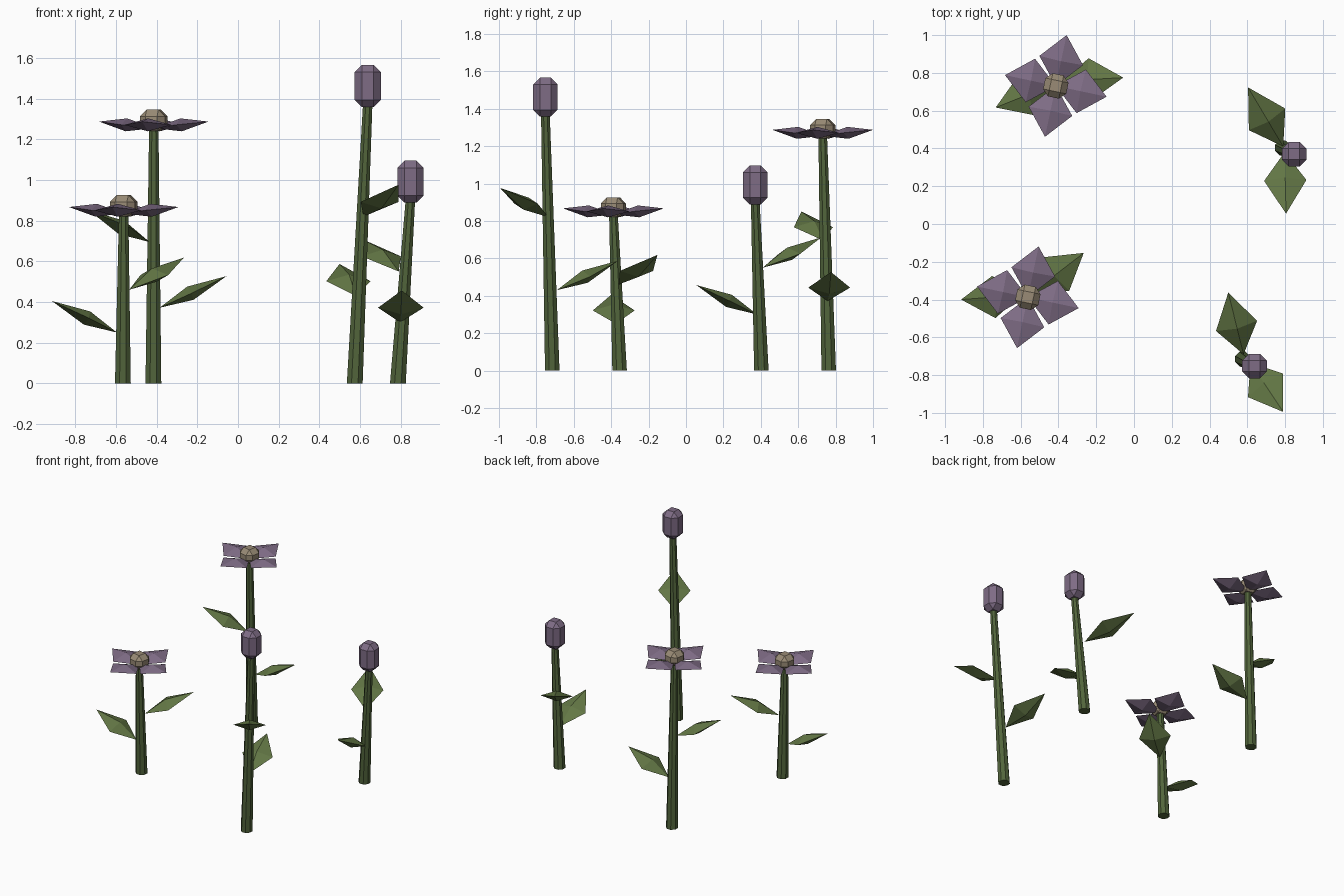
import bpy, bmesh, math
from mathutils import Vector, Matrix

if "Cube" in bpy.data.objects:
    bpy.data.objects.remove(bpy.data.objects["Cube"])


def material(name, rgb):
    m = bpy.data.materials.new(name)
    m.diffuse_color = (*rgb, 1)
    m.use_nodes = True
    m.node_tree.nodes["Principled BSDF"].inputs["Base Color"].default_value = m.diffuse_color
    return m


STEM = material("stem_green", (0.085, 0.13, 0.045))
LEAF = material("leaf_green", (0.125, 0.185, 0.06))
PURPLE = material("petal_purple", (0.21, 0.15, 0.235))
TAN = material("button_tan", (0.32, 0.26, 0.18))


def finish(name, bm, mat):
    bmesh.ops.recalc_face_normals(bm, faces=bm.faces)
    me = bpy.data.meshes.new(name)
    bm.to_mesh(me)
    bm.free()
    me.materials.append(mat)
    ob = bpy.data.objects.new(name, me)
    bpy.context.collection.objects.link(ob)
    return ob


def stem(name, base, top):
    # tapered eight-sided stalk, sheared so that both ends stay level
    base, top = Vector(base), Vector(top)
    bm = bmesh.new()
    bmesh.ops.create_cone(bm, cap_ends=True, segments=8, radius1=0.042,
                          radius2=0.025, depth=1,
                          matrix=Matrix.Rotation(math.pi / 8, 4, 'Z'))
    for v in bm.verts:
        end = top if v.co.z > 0 else base
        v.co = Vector((v.co.x, v.co.y, 0)) + end
    finish(name, bm, STEM)


def blade(name, base, tip, half_width, thick, frac, mat):
    # faceted blade: a stretched, flattened octahedron
    base, tip = Vector(base), Vector(tip)
    along = tip - base
    side = along.cross(Vector((0, 0, 1))).normalized()
    normal = side.cross(along).normalized()
    mid = base + along * frac
    bm = bmesh.new()
    b, t = bm.verts.new(base), bm.verts.new(tip)
    ring = [bm.verts.new(mid + o) for o in (side * half_width, normal * thick,
                                            -side * half_width, -normal * thick)]
    for i in range(4):
        for end in (b, t):
            bm.faces.new((end, ring[i], ring[(i + 1) % 4]))
    finish(name, bm, mat)


def chamfered_box(name, centre, size, angle, bevel, mat):
    bm = bmesh.new()
    bmesh.ops.create_cube(bm, size=1)
    bmesh.ops.scale(bm, vec=size, verts=bm.verts)
    bmesh.ops.bevel(bm, geom=bm.edges[:], offset=bevel, segments=1,
                    affect='EDGES', profile=0.5)
    bmesh.ops.transform(bm, verts=bm.verts, matrix=Matrix.Translation(centre)
                        @ Matrix.Rotation(angle, 4, 'Z'))
    finish(name, bm, mat)


# plant: name, open flower?, stem base, stem top, leaves (base, tip)
PLANTS = [
    ("short_flower", True, (-0.566, -0.355, 0), (-0.562, -0.388, 0.835),
     [((-0.595, -0.375, 0.25), (-0.915, -0.40, 0.405)),
      ((-0.535, -0.36, 0.46), (-0.266, -0.153, 0.618))]),
    ("tall_flower", True, (-0.416, 0.763, 0), (-0.414, 0.731, 1.255),
     [((-0.385, 0.757, 0.372), (-0.057, 0.775, 0.527)),
      ((-0.435, 0.735, 0.695), (-0.732, 0.617, 0.85))]),
    ("tall_bud", False, (0.574, -0.715, 0), (0.638, -0.752, 1.38),
     [((0.58, -0.69, 0.43), (0.499, -0.363, 0.587)),
      ((0.617, -0.735, 0.82), (0.79, -0.995, 0.977))]),
    ("short_bud", False, (0.786, 0.403, 0), (0.848, 0.37, 0.91),
     [((0.79, 0.41, 0.55), (0.604, 0.723, 0.712)),
      ((0.797, 0.38, 0.30), (0.805, 0.055, 0.457))]),
]

for name, is_open, base, top, leaves in PLANTS:
    stem(name + "_stem", base, top)
    for i, (b, t) in enumerate(leaves):
        blade(f"{name}_leaf_{i + 1}", b, t, 0.112, 0.036, 0.46, LEAF)
    c = Vector(top)
    if is_open:
        # four petals around a chamfered button
        for k in range(4):
            a = math.radians(78 + 90 * k)
            tip = c + Vector((0.275 * math.cos(a), 0.275 * math.sin(a), 0.032))
            blade(f"{name}_petal_{k + 1}", c, tip, 0.118, 0.032, 0.5, PURPLE)
        chamfered_box(name + "_button", c + Vector((0, 0, 0.038)),
                      (0.125, 0.125, 0.105), math.radians(-12), 0.033, TAN)
    else:
        chamfered_box(name + "_bud", c + Vector((0, 0, 0.082)),
                      (0.13, 0.13, 0.208), 0, 0.036, PURPLE)
